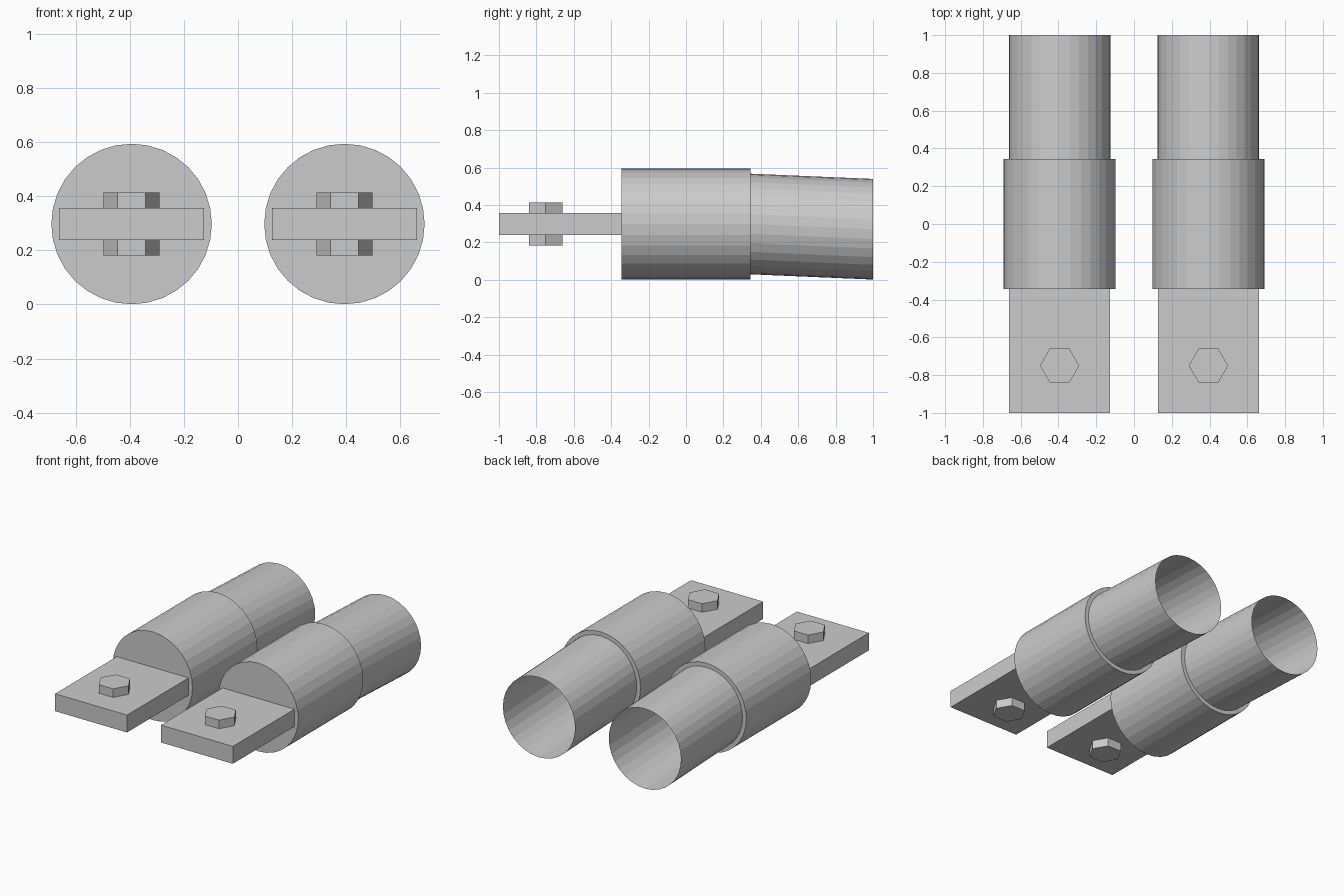
import bpy, bmesh
from math import cos, sin, tau

if "Cube" in bpy.data.objects:
    bpy.data.objects.remove(bpy.data.objects["Cube"])

CX, CZ = 0.394, 0.298      # socket axis
R, R_TUBE = 0.297, 0.269   # body and tube radii
SIDES = 32


def finish(name, bm):
    bmesh.ops.recalc_face_normals(bm, faces=bm.faces)
    mesh = bpy.data.meshes.new(name)
    bm.to_mesh(mesh)
    bm.free()
    obj = bpy.data.objects.new(name, mesh)
    bpy.context.collection.objects.link(obj)


def ring(bm, x, y, z, r):
    return [bm.verts.new((x + r * cos(tau * i / SIDES), y, z + r * sin(tau * i / SIDES)))
            for i in range(SIDES)]


def barrel(name, x):
    # closed front, stepped shoulder, then an open tube drooping to the rear
    bm = bmesh.new()
    sections = [(-0.345, CZ, R), (0.345, CZ, R), (0.345, CZ, R_TUBE), (1.0, CZ - 0.028, R_TUBE)]
    rings = [ring(bm, x, y, z, r) for y, z, r in sections]
    bm.faces.new(rings[0])
    for a, b in zip(rings, rings[1:]):
        for i in range(SIDES):
            j = (i + 1) % SIDES
            bm.faces.new((a[i], a[j], b[j], b[i]))
    finish(name, bm)


def plate(name, x):
    bm = bmesh.new()
    bmesh.ops.create_cube(bm, size=1)
    bmesh.ops.scale(bm, vec=(0.536, 0.655, 0.117), verts=bm.verts)
    bmesh.ops.translate(bm, vec=(x, -0.6725, CZ), verts=bm.verts)
    finish(name, bm)


def bolt(name, x):
    # hexagonal bolt through the plate, corners pointing sideways
    bm = bmesh.new()
    low = [bm.verts.new((x + 0.104 * cos(tau * i / 6), -0.75 + 0.104 * sin(tau * i / 6), CZ - 0.116))
           for i in range(6)]
    base = bm.faces.new(low)
    top = bmesh.ops.extrude_face_region(bm, geom=[base], use_keep_orig=True)["geom"]
    bmesh.ops.translate(bm, vec=(0, 0, 0.232),
                        verts=[v for v in top if isinstance(v, bmesh.types.BMVert)])
    finish(name, bm)


for side, x in (("left", -CX), ("right", CX)):
    barrel(side + "_barrel", x)
    plate(side + "_mounting_plate", x)
    bolt(side + "_bolt", x)
